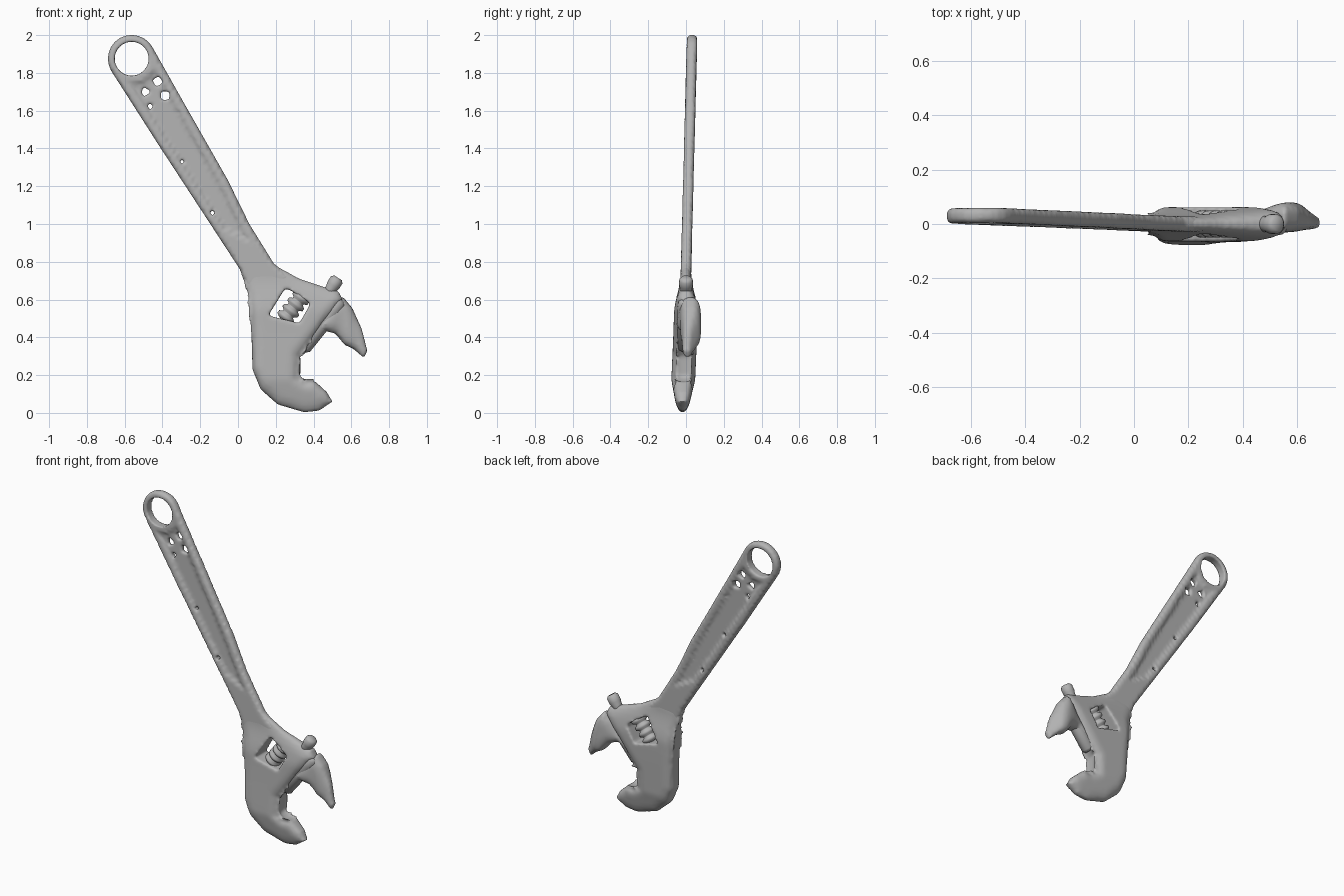
import bpy, bmesh, math
from mathutils import Vector
from mathutils.geometry import intersect_point_line

default = bpy.data.objects.get("Cube")
if default:
    bpy.data.objects.remove(default)

steel = bpy.data.materials.new("grey steel")
steel.use_nodes = True
COLOUR = (0.45, 0.45, 0.45, 1)
steel.diffuse_color = COLOUR
steel.node_tree.nodes["Principled BSDF"].inputs["Base Color"].default_value = COLOUR


def add_object(name, bm):
    bmesh.ops.recalc_face_normals(bm, faces=bm.faces[:])
    mesh = bpy.data.meshes.new(name)
    bm.to_mesh(mesh)
    bm.free()
    mesh.materials.append(steel)
    ob = bpy.data.objects.new(name, mesh)
    bpy.context.collection.objects.link(ob)
    return ob


def blend(a, b, t):
    t = max(0, min(1, t))
    return a + (b - a) * t * t * (3 - 2 * t)


def rounded(d, width):
    """Quarter-round falloff from an outline edge."""
    t = 1 - min(d / width, 1)
    return 0.35 + 0.65 * math.sqrt(1 - t * t)


def prism(name, points, depth=0.3):
    """Straight prism through the plate, used for cutting."""
    bm = bmesh.new()
    face = bm.faces.new([bm.verts.new((x, -depth, z)) for x, z in points])
    out = bmesh.ops.extrude_face_region(bm, geom=[face])
    for v in out["geom"]:
        if isinstance(v, bmesh.types.BMVert):
            v.co.y = depth
    return add_object(name, bm)


def polygon(cx, cz, r, n, turn=0.0):
    return [(cx + r * math.cos(turn + math.tau * i / n),
             cz + r * math.sin(turn + math.tau * i / n)) for i in range(n)]


def soften(ob, cutters, voxel, passes):
    """Cut the openings, then melt the surface into one soft casting."""
    for cutter in cutters:
        m = ob.modifiers.new("opening", "BOOLEAN")
        m.operation, m.object = "DIFFERENCE", cutter
    m = ob.modifiers.new("casting", "REMESH")
    m.mode, m.voxel_size = "VOXEL", voxel
    m = ob.modifiers.new("soft", "SMOOTH")
    m.factor, m.iterations = 0.5, passes
    graph = bpy.context.evaluated_depsgraph_get()
    mesh = bpy.data.meshes.new_from_object(ob.evaluated_get(graph))
    ob.modifiers.clear()
    ob.data = mesh
    mesh.materials.clear()
    mesh.materials.append(steel)
    mesh.polygons.foreach_set("material_index", [0] * len(mesh.polygons))
    mesh.polygons.foreach_set("use_smooth", [True] * len(mesh.polygons))
    for cutter in cutters:
        bpy.data.objects.remove(cutter)


def plate(name, points, half, centre, cutters=(), voxel=0.01, passes=3, step=0.02):
    """Flat outline gridded up and swollen to a varying thickness."""
    bm = bmesh.new()
    bm.faces.new([bm.verts.new((x, 0, z)) for x, z in points])
    bmesh.ops.triangulate(bm, faces=bm.faces[:])
    for axis in (0, 2):
        values = [p[axis // 2] for p in points]
        normal = Vector((axis == 0, 0, axis == 2))
        at = min(values) + step
        while at < max(values):
            bmesh.ops.bisect_plane(bm, geom=bm.verts[:] + bm.edges[:] + bm.faces[:],
                                   plane_co=normal * at, plane_no=normal)
            at += step
    rim = [Vector((x, 0, z)) for x, z in points]

    def edge_distance(p):
        best = 9.0
        for a, b in zip(rim, rim[1:] + rim[:1]):
            q, t = intersect_point_line(p, a, b)
            q = a if t < 0 else b if t > 1 else q
            best = min(best, (p - q).length)
        return best

    spread = {}
    for v in bm.verts:
        x, z = v.co.x, v.co.z
        spread[v] = (centre(x, z), half(edge_distance(v.co), x, z))
    out = bmesh.ops.extrude_face_region(bm, geom=bm.faces[:], use_keep_orig=True)
    fresh = [g for g in out["geom"] if isinstance(g, bmesh.types.BMVert)]
    lookup = {(round(v.co.x, 5), round(v.co.z, 5)): s for v, s in spread.items()}
    for v in fresh:
        c, h = lookup[(round(v.co.x, 5), round(v.co.z, 5))]
        v.co.y = c + h
    for v, (c, h) in spread.items():
        v.co.y = c - h
    ob = add_object(name, bm)
    soften(ob, cutters, voxel, passes)
    return ob


def rod(name, start, end, stations, sides=24):
    """Lathe (fraction, radius) stations along a line."""
    a, b = Vector(start), Vector(end)
    quat = (b - a).to_track_quat("Z", "Y")
    bm = bmesh.new()
    rings = []
    for t, r in stations:
        rings.append([bm.verts.new(a.lerp(b, t) + quat @ Vector((px, pz, 0)))
                      for px, pz in polygon(0, 0, r, sides)])
    for r1, r2 in zip(rings, rings[1:]):
        for i in range(sides):
            j = (i + 1) % sides
            bm.faces.new((r1[i], r1[j], r2[j], r2[i]))
    bm.faces.new(rings[0])
    bm.faces.new(rings[-1])
    ob = add_object(name, bm)
    ob.data.polygons.foreach_set("use_smooth", [True] * len(ob.data.polygons))
    return ob


# Handle: raised rims round a thin web, with a hanging eye at the top
EYE = (-0.563, 1.875)
arc = [(EYE[0] + 0.126 * math.cos(math.radians(a)), EYE[1] + 0.126 * math.sin(math.radians(a)))
       for a in range(30, 211, 15)]
handle_outline = arc + [(-0.415, 1.41), (-0.15, 1.005), (0.01, 0.76), (0.08, 0.58),
                        (0.2, 0.62), (0.28, 0.72), (0.19, 0.79), (0.06, 1.0),
                        (-0.055, 1.235), (-0.28, 1.63)]


def handle_half(d, x, z):
    full = 0.028 * rounded(d, 0.02)
    eye_gap = math.dist((x, z), EYE) - 0.125
    inside = min(d - 0.04, eye_gap, z + 0.5 * x - 0.93)
    return blend(full, 0.015, inside / 0.02)


breaks = [(-0.49, 1.7, 0.034), (-0.425, 1.755, 0.03), (-0.465, 1.625, 0.026),
          (-0.385, 1.68, 0.032), (-0.315, 1.59, 0.018), (-0.295, 1.33, 0.014),
          (-0.16, 1.325, 0.013), (-0.135, 1.06, 0.016)]
cutters = [prism("eye_cutter", polygon(*EYE, 0.09, 32))]
cutters += [prism("break_cutter", polygon(x, z, r, 3 + i % 2, i * 1.3))
            for i, (x, z, r) in enumerate(breaks)]
plate("handle", handle_outline, handle_half, lambda x, z: 0.03 * (z - 0.75) / 1.15,
      cutters, voxel=0.008, passes=2)

# Head with the fixed lower jaw and the adjuster window
head_outline = [(0.01, 0.76), (0.06, 0.62), (0.072, 0.4), (0.077, 0.23), (0.12, 0.125),
                (0.21, 0.045), (0.35, 0.003), (0.43, 0.012), (0.5, 0.06), (0.47, 0.11),
                (0.41, 0.165), (0.36, 0.165), (0.32, 0.19), (0.325, 0.3), (0.4, 0.4),
                (0.555, 0.6), (0.53, 0.645), (0.46, 0.665), (0.325, 0.71), (0.18, 0.79)]


def head_half(d, x, z):
    thick = blend(0.063, 0.028, (z - 0.52) / 0.22)
    return thick * min(1, 0.42 + z / 0.3) * rounded(d, 0.06)


window = prism("window_cutter", [(0.16, 0.515), (0.25, 0.66), (0.285, 0.645),
                                 (0.385, 0.58), (0.325, 0.475)])
plate("head", head_outline, head_half, lambda x, z: blend(-0.018, 0.0, z / 0.6), [window])

# Sliding upper jaw
jaw_outline = [(0.5, 0.57), (0.555, 0.615), (0.605, 0.555), (0.655, 0.445), (0.685, 0.33),
               (0.667, 0.29), (0.61, 0.34), (0.565, 0.36), (0.515, 0.42), (0.46, 0.435),
               (0.4, 0.4), (0.36, 0.4)]


def jaw_half(d, x, z):
    return blend(0.055, 0.03, (x - 0.58) / 0.1) * rounded(d, 0.06)


plate("sliding_jaw", jaw_outline, jaw_half,
      lambda x, z: blend(0.0, 0.025, (x - 0.45) / 0.12) - blend(0, 0.02, (x - 0.6) / 0.08))

# Rail the jaw slides on
rod("jaw_rail", (0.34, -0.005, 0.335), (0.545, 0.0, 0.6),
    [(0, 0.025), (0.05, 0.04), (0.8, 0.045), (0.95, 0.04), (1, 0.025)])

# Ribbed adjuster wheel in the window
ribs = [(0, 0.02)]
for i in range(4):
    ribs += [(i / 4 + 0.02, 0.034), (i / 4 + 0.08, 0.05), (i / 4 + 0.17, 0.05), (i / 4 + 0.23, 0.034)]
rod("adjuster_wheel", (0.24, 0, 0.49), (0.345, 0, 0.625), ribs + [(1, 0.02)])

# Pin standing out of the top shoulder
rod("shoulder_pin", (0.455, 0, 0.6), (0.53, 0, 0.715),
    [(0, 0.03), (0.5, 0.03), (0.65, 0.036), (0.9, 0.036), (1, 0.024)])
